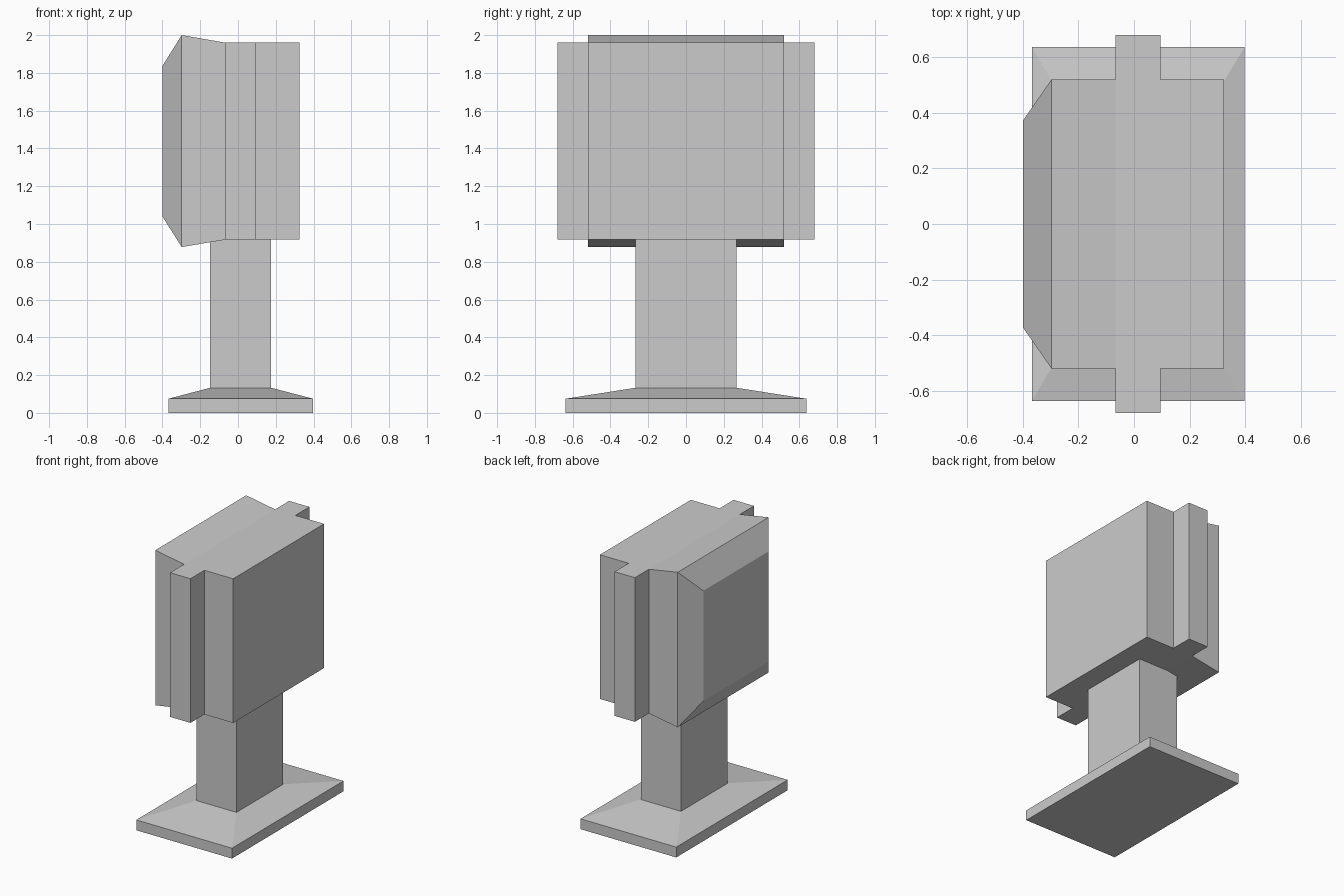
import bpy
import bmesh

cube = bpy.data.objects.get("Cube")
if cube:
    bpy.data.objects.remove(cube, do_unlink=True)

# One plain grey for every part
grey = bpy.data.materials.new("light_grey")
grey.use_nodes = True
colour = (0.6, 0.6, 0.6, 1)
grey.diffuse_color = colour
grey.node_tree.nodes["Principled BSDF"].inputs["Base Color"].default_value = colour


def loft(name, rings):
    """Skin a closed solid through a series of four-cornered rings."""
    bm = bmesh.new()
    loops = [[bm.verts.new(p) for p in ring] for ring in rings]
    for a, b in zip(loops, loops[1:]):
        for i in range(4):
            j = (i + 1) % 4
            bm.faces.new((a[i], a[j], b[j], b[i]))
    bm.faces.new(loops[0])
    bm.faces.new(loops[-1])
    bmesh.ops.recalc_face_normals(bm, faces=bm.faces)
    mesh = bpy.data.meshes.new(name)
    bm.to_mesh(mesh)
    bm.free()
    mesh.materials.append(grey)
    obj = bpy.data.objects.new(name, mesh)
    bpy.context.collection.objects.link(obj)
    return obj


def flat_ring(x0, x1, y0, y1, z):
    return [(x0, y0, z), (x1, y0, z), (x1, y1, z), (x0, y1, z)]


def upright_ring(x, half_y, z0, z1):
    return [(x, -half_y, z0), (x, half_y, z0), (x, half_y, z1), (x, -half_y, z1)]


bottom, top = 0.917, 1.96

# Base slab with sloping top
post = (-0.147, 0.175, -0.267, 0.267)
slab = (-0.368, 0.398, -0.637, 0.637)
loft("base", [flat_ring(*slab, 0), flat_ring(*slab, 0.075), flat_ring(*post, 0.133)])

# Square post
loft("post", [flat_ring(*post, 0.133), flat_ring(*post, bottom)])

# Head: flat panel on one side, flared and chamfered on the other
loft("head", [
    upright_ring(0.325, 0.52, bottom, top),
    upright_ring(-0.067, 0.52, bottom, top),
    upright_ring(-0.298, 0.52, 0.878, 2.0),
    upright_ring(-0.4, 0.373, 1.04, 1.837),
])

# Vertical fins on both ends of the head
for side, name in ((-1, "front_fin"), (1, "back_fin")):
    fin = (-0.067, 0.095, side * 0.52, side * 0.68)
    loft(name, [flat_ring(*fin, bottom), flat_ring(*fin, top)])
